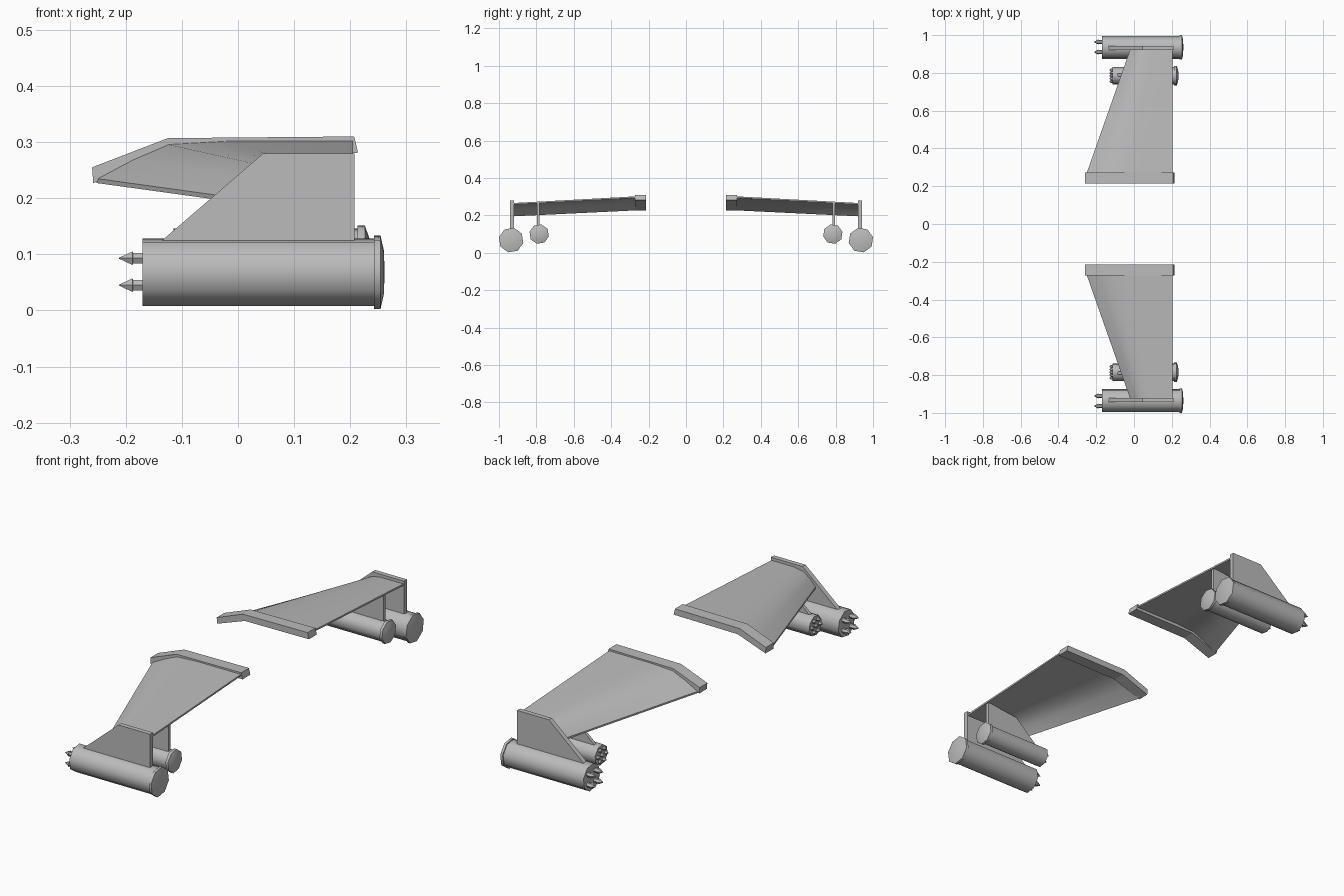
import bpy, bmesh, math

cube = bpy.data.objects.get("Cube")
if cube:
    bpy.data.objects.remove(cube, do_unlink=True)

grey = bpy.data.materials.new("hull grey")
grey.use_nodes = True
COLOUR = (0.5, 0.5, 0.5, 1)
grey.diffuse_color = COLOUR
grey.node_tree.nodes["Principled BSDF"].inputs["Base Color"].default_value = COLOUR


def finish(name, bm, smooth=0):
    """Turn a bmesh into an object mirrored to the opposite side."""
    bmesh.ops.recalc_face_normals(bm, faces=bm.faces)
    mesh = bpy.data.meshes.new(name)
    bm.to_mesh(mesh)
    bm.free()
    mesh.materials.append(grey)
    ob = bpy.data.objects.new(name, mesh)
    bpy.context.collection.objects.link(ob)
    mirror = ob.modifiers.new("opposite side", 'MIRROR')
    mirror.use_axis = (False, True, False)
    if smooth:
        bpy.ops.object.select_all(action='DESELECT')
        ob.select_set(True)
        bpy.context.view_layer.objects.active = ob
        bpy.ops.object.shade_smooth_by_angle(angle=math.radians(smooth))
    return ob


def loft(bm, loops):
    """Skin closed loops of points and cap both ends."""
    rings = [[bm.verts.new(p) for p in loop] for loop in loops]
    n = len(rings[0])
    for a, b in zip(rings, rings[1:]):
        for i in range(n):
            j = (i + 1) % n
            bm.faces.new((a[i], a[j], b[j], b[i]))
    bm.faces.new(rings[0])
    bm.faces.new(rings[-1])


def plate(name, profile, y0, y1):
    bm = bmesh.new()
    loft(bm, [[(x, y, z) for x, z in profile] for y in (y0, y1)])
    return finish(name, bm)


def lathe(bm, profile, y, z, sides, turn=0.0):
    """Revolve (x, radius) pairs about an axis along x."""
    angles = [2 * math.pi * (i + turn) / sides for i in range(sides)]
    loft(bm, [[(x, y + r * math.cos(a), z + r * math.sin(a)) for a in angles]
              for x, r in profile])


# Root rail with a drooped nose
plate("root_rail", [(-0.26, 0.255), (-0.125, 0.307), (0.207, 0.31), (0.214, 0.281),
                    (-0.115, 0.278), (-0.258, 0.227)], 0.215, 0.272)

# Wing: thin skin, drooped along its leading edge
root = [(-0.252, 0.235), (-0.19, 0.268), (-0.125, 0.296), (-0.02, 0.302), (0.205, 0.302)]
tip = [(-0.02, 0.203), (0.01, 0.235), (0.045, 0.258), (0.09, 0.266), (0.205, 0.266)]
THICK = 0.008
bm = bmesh.new()
sections = []
for t in (0, 0.25, 0.5, 0.75, 1):
    y = 0.265 + t * 0.66
    top = [(a + (c - a) * t, y, b + (d - b) * t) for (a, b), (c, d) in zip(root, tip)]
    sections.append(top + [(x, y, z - THICK) for x, y, z in reversed(top)])
loft(bm, sections)
finish("wing", bm, 40)

# Pylons
plate("outer_pylon", [(-0.135, 0.125), (0.045, 0.28), (0.208, 0.28), (0.208, 0.125)],
      0.92, 0.942)
plate("inner_pylon", [(-0.09, 0.14), (0.035, 0.25), (0.2, 0.268), (0.2, 0.14)],
      0.782, 0.797)

# Pods: body, flared rear collar and shallow end cap
bm = bmesh.new()
lathe(bm, [(-0.17, 0.062), (0.242, 0.062), (0.242, 0.067), (0.254, 0.067),
           (0.26, 0.04), (0.261, 0.01)], 0.935, 0.068, 8, 0.3)
finish("outer_pod", bm, 50)
bm = bmesh.new()
lathe(bm, [(-0.115, 0.047), (0.213, 0.047), (0.213, 0.053), (0.226, 0.053),
           (0.234, 0.03), (0.235, 0.008)], 0.785, 0.1, 8, 0.3)
finish("inner_pod", bm, 50)

# Pointed rockets in the pod mouths
bm = bmesh.new()
for dy in (-0.027, 0.027):
    for dz in (-0.024, 0.024):
        lathe(bm, [(-0.16, 0.011), (-0.187, 0.011), (-0.188, 0.014), (-0.212, 0.001)],
              0.937 + dy, 0.069 + dz, 6)
finish("outer_rockets", bm)
bm = bmesh.new()
for i in range(7):
    a = math.pi * i / 3
    r = 0.03 if i < 6 else 0
    lathe(bm, [(-0.11, 0.009), (-0.121, 0.009), (-0.13, 0.002)],
          0.785 + r * math.cos(a), 0.1 + r * math.sin(a), 6)
finish("inner_rockets", bm)
